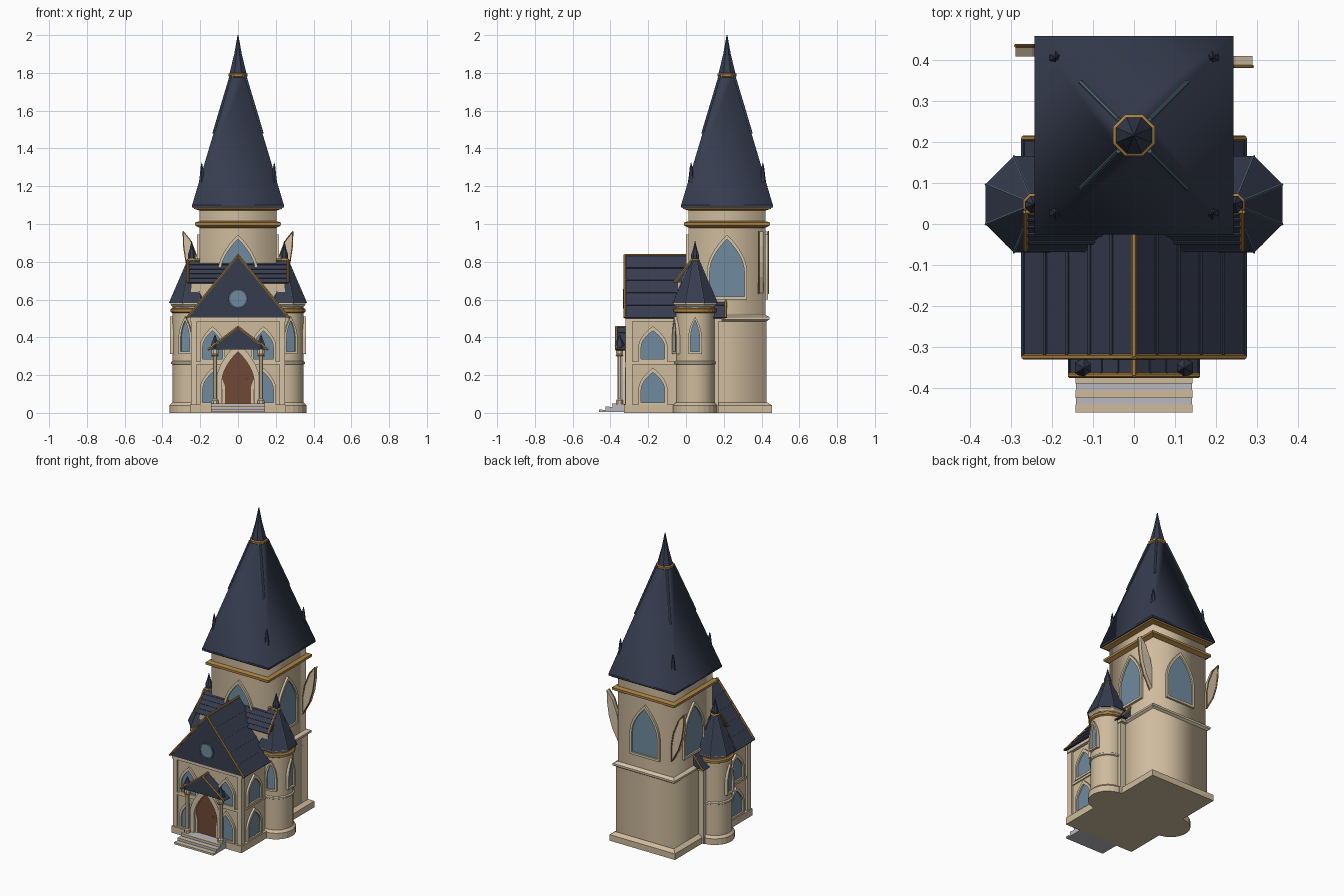
import bpy, bmesh
from math import sin, cos, pi, radians, sqrt
from mathutils import Vector

cube = bpy.data.objects.get("Cube")
if cube:
    bpy.data.objects.remove(cube, do_unlink=True)


def material(name, *rgb):
    m = bpy.data.materials.new(name)
    m.use_nodes = True
    m.diffuse_color = (*rgb, 1)
    m.node_tree.nodes["Principled BSDF"].inputs["Base Color"].default_value = (*rgb, 1)
    return m


STONE = material("sandstone", 0.62, 0.50, 0.34)
TRIM = material("pale stone trim", 0.66, 0.55, 0.39)
SLATE = material("navy slate", 0.037, 0.046, 0.078)
GOLD = material("gold", 0.40, 0.22, 0.055)
GLASS = material("blue glass", 0.16, 0.26, 0.35)
HIP = material("blue grey lead", 0.08, 0.13, 0.17)
WOOD = material("brown wood", 0.16, 0.065, 0.035)
GREY = material("grey step", 0.48, 0.48, 0.52)


def finish(name, bm, mat, smooth=False):
    bmesh.ops.recalc_face_normals(bm, faces=bm.faces)
    for f in bm.faces:
        f.smooth = smooth
    me = bpy.data.meshes.new(name)
    bm.to_mesh(me)
    bm.free()
    me.materials.append(mat)
    ob = bpy.data.objects.new(name, me)
    bpy.context.collection.objects.link(ob)
    return ob


def place(a, o, u, d, z):
    """Point at sideways u, outward d and height z on a wall facing angle a."""
    return Vector((o[0] - sin(a) * u + cos(a) * d, o[1] + cos(a) * u + sin(a) * d, z))


def loft(name, rings, mat, caps=True, closed=False, smooth=False):
    bm = bmesh.new()
    vs = [[bm.verts.new(p) for p in r] for r in rings]
    pairs = list(zip(vs, vs[1:])) + ([(vs[-1], vs[0])] if closed else [])
    for a, b in pairs:
        for i in range(len(a)):
            j = (i + 1) % len(a)
            bm.faces.new((a[i], a[j], b[j], b[i]))
    if caps and not closed:
        bm.faces.new(vs[0])
        bm.faces.new(vs[-1])
    return finish(name, bm, mat, smooth)


def box(name, x0, x1, y0, y1, z0, z1, mat):
    return loft(name, [[(x0, y0, z), (x1, y0, z), (x1, y1, z), (x0, y1, z)] for z in (z0, z1)], mat)


def prism(name, pts, a, o, d0, d1, mat):
    return loft(name, [[place(a, o, u, d, z) for u, z in pts] for d in (d0, d1)], mat)


def lathe(name, x, y, profile, n, mat, caps=True, smooth=False):
    """Profile radius is measured to the middle of each flat side."""
    k = 1 / cos(pi / n)
    return loft(name, [[(x + r * k * cos((2 * i + 1) * pi / n), y + r * k * sin((2 * i + 1) * pi / n), z)
                        for i in range(n)] for r, z in profile], mat, caps, False, smooth)


def rod(name, p, q, r, mat, n=6):
    p, q = Vector(p), Vector(q)
    rot = (q - p).to_track_quat("Z", "Y")
    ring = [rot @ Vector((r * cos(2 * pi * i / n), r * sin(2 * pi * i / n), 0)) for i in range(n)]
    return loft(name, [[c + v for v in ring] for c in (p, q)], mat)


def arch(w, z0, z1, n=8):
    s = z0 + (z1 - z0) * 0.42
    side = [(w * (1 - (i / n) ** 1.9), s + (z1 - s) * i / n) for i in range(n + 1)]
    return [(-w, z0), (w, z0)] + side + [(-u, z) for u, z in reversed(side[:-1])]


def window(name, a, o, w, z0, z1, rim=0.015, depth=0.014, fill=GLASS, u=0):
    o = place(a, o, u, 0, 0)
    outer, inner = arch(w + rim, z0 - rim, z1 + rim * 1.6), arch(w, z0, z1)
    layers = ((outer, -0.01), (outer, depth), (inner, depth), (inner, -0.01))
    loft(name + "_frame", [[place(a, o, p, d, z) for p, z in pts] for pts, d in layers], TRIM, closed=True)
    prism(name + "_pane", inner, a, o, -0.005, 0.004, fill)


def gable(name, a, o, w, z0, z1, d0, d1, ribs, sides=(-1, 1), back=True, rib=0.006):
    """Pitched roof with raised courses, gold ridge and gold rakes."""
    pts = [(s * w if s in sides else 0, z0) for s in (-1, 1)] + [(0, z1)]
    prism(name, pts, a, o, d0, d1, SLATE)
    rod(name + "_ridge", place(a, o, 0, d0, z1), place(a, o, 0, d1, z1), 0.007, GOLD)
    for s in sides:
        for d in (d0, d1) if back else (d1,):
            rod(name + "_rake", place(a, o, 0, d, z1), place(a, o, s * w, d, z0), 0.007, GOLD)
        for i in range(1, ribs + 1):
            t = i / ribs
            u, z = s * w * t, z1 + (z0 - z1) * t
            rod(name + "_course", place(a, o, u, d0, z), place(a, o, u, d1, z), rib, SLATE, 4)


FRONT, BACK, LEFT, RIGHT = -pi / 2, pi / 2, 0, pi

# Main tower
TY = 0.217
lathe("tower_plinth", 0, TY, [(0.238, 0), (0.238, 0.04), (0.215, 0.055)], 4, STONE)
lathe("tower_lower_wall", 0, TY, [(0.21, 0.04), (0.21, 0.5)], 4, STONE, False, True)
lathe("tower_band", 0, TY, [(0.21, 0.485), (0.225, 0.495), (0.225, 0.508), (0.202, 0.52)], 4, TRIM)
lathe("tower_upper_wall", 0, TY, [(0.203, 0.5), (0.203, 1.09)], 4, STONE, False, True)
lathe("tower_cornice", 0, TY, [(0.203, 0.98), (0.228, 0.993), (0.228, 1.008), (0.203, 1.015)], 4, GOLD)
lathe("tower_eave_trim", 0, TY, [(0.20, 1.07), (0.232, 1.08), (0.238, 1.095)], 4, GOLD)
lathe("tower_eave", 0, TY, [(0.235, 1.088), (0.243, 1.088), (0.243, 1.1), (0.235, 1.1)], 4, SLATE)
lathe("tower_roof", 0, TY, [(0.243, 1.1), (0.037, 1.79)], 4, SLATE, False, True)
lathe("spire_collar", 0, TY, [(0.04, 1.775), (0.051, 1.782), (0.051, 1.795), (0.04, 1.802)], 8, GOLD)
lathe("spire_tip", 0, TY, [(0.044, 1.8), (0.02, 1.9), (0.002, 2.0)], 8, SLATE)
for sx in (-1, 1):
    for sy in (-1, 1):
        rod("roof_hip", (sx * 0.13, TY + sy * 0.13, 1.48), (sx * 0.038, TY + sy * 0.038, 1.788), 0.006, HIP)
        lathe("roof_pinnacle", sx * 0.192, TY + sy * 0.19,
              [(0.012, 1.12), (0.022, 1.17), (0.012, 1.24), (0.006, 1.3), (0.001, 1.325)], 6, SLATE)
for a in (FRONT, BACK, LEFT, RIGHT):
    window("tower_window", a, place(a, (0, TY), 0, 0.203, 0), 0.092, 0.615, 0.92)

# Leaf shaped fins on the tower sides
LEAF = [(0.2, 0.63), (0.25, 0.72), (0.275, 0.8), (0.287, 0.88), (0.29, 0.96), (0.25, 0.91), (0.215, 0.82), (0.2, 0.74)]
for s, y0, gy in ((-1, 0.41, 0.436), (1, 0.388, 0.385)):
    pts = [(s * u, z) for u, z in LEAF]
    prism("tower_fin", pts, BACK, (0, y0 + 0.011), -0.011, 0.012, TRIM).scale.x = 1
    bpy.context.collection.objects[-1].data.transform(((-1, 0, 0, 0), (0, 1, 0, 0), (0, 0, 1, 0), (0, 0, 0, 1)))
    for p, q in zip(pts, pts[1:] + pts[:1]):
        rod("tower_fin_edge", (p[0], gy, p[1]), (q[0], gy, q[1]), 0.004, GOLD)

# Front hall
box("hall_wall", -0.235, 0.235, -0.31, 0.17, 0, 0.51, STONE)
box("hall_plinth", -0.255, 0.255, -0.328, 0.17, 0, 0.045, STONE)
box("hall_band", -0.243, 0.243, -0.318, 0.17, 0.255, 0.272, TRIM)
box("hall_cornice", -0.255, 0.255, -0.32, 0.19, 0.485, 0.51, TRIM)
gable("hall_roof", FRONT, (0, 0), 0.27, 0.505, 0.835, -0.21, 0.325, 5)
for s in (-1, 1):
    for y in (-0.3, 0.155):
        box("corner_pilaster", s * 0.235 - 0.014, s * 0.235 + 0.014, y - 0.02, y + 0.016, 0, 0.49, TRIM)
    side = LEFT if s > 0 else RIGHT
    for z0, z1 in ((0.055, 0.215), (0.285, 0.435)):
        window("hall_side_window", side, (s * 0.235, -0.175), 0.062, z0, z1)
        window("hall_front_window", FRONT, (0, -0.31), 0.052, z0, z1, u=s * 0.135)

# Round gable window
lathe_ring = [[place(FRONT, (0, -0.325), r * cos(i * pi / 8), d, 0.605 + r * sin(i * pi / 8)) for i in range(16)]
              for r, d in ((0.052, -0.005), (0.052, 0.008), (0.042, 0.008), (0.042, -0.005))]
loft("round_window_frame", lathe_ring, HIP, closed=True)
prism("round_window_pane", [(0.043 * cos(i * pi / 8), 0.605 + 0.043 * sin(i * pi / 8)) for i in range(16)],
      FRONT, (0, -0.325), -0.004, 0.004, GLASS)

# Cross wing behind the hall roof
box("wing_wall", -0.25, 0.25, -0.045, 0.03, 0.45, 0.7, STONE)
gable("wing_roof", LEFT, (0, 0.03), 0.092, 0.69, 0.81, -0.265, 0.265, 5, sides=(-1,))

# Porch with door, columns and steps
window("door", FRONT, (0, -0.315), 0.085, 0.045, 0.325, 0.03, 0.022, WOOD)
rod("door_handle", (0.045, -0.32, 0.18), (0.045, -0.328, 0.18), 0.006, GOLD)
gable("porch_roof", FRONT, (0, 0), 0.158, 0.335, 0.455, 0.285, 0.37, 4, back=False, rib=0.004)
for s in (-1, 1):
    x = s * 0.122
    lathe("porch_column", x, -0.352, [(0.018, 0.04), (0.018, 0.065), (0.011, 0.075), (0.011, 0.3), (0.018, 0.315), (0.018, 0.34)], 8, TRIM)
    lathe("porch_capital", x, -0.352, [(0.016, 0.298), (0.02, 0.305), (0.016, 0.312)], 8, GOLD)
    lathe("porch_pinnacle", x, -0.352, [(0.02, 0.335), (0.022, 0.36), (0.012, 0.385), (0.001, 0.415)], 6, SLATE)
for i, y in enumerate((-0.46, -0.425, -0.39)):
    z = 0.016 * (i + 1)
    box("step", -0.142, 0.142, y, -0.31, z - 0.016 if i else 0.004, z, GREY)
    box("step_nosing", -0.143, 0.143, y - 0.0005, y + 0.019, z - 0.007, z + 0.001, STONE)

# Round side turrets
for s in (-1, 1):
    x, y = s * 0.245, 0.048
    lathe("turret_plinth", x, y, [(0.117, 0), (0.117, 0.04), (0.103, 0.055)], 24, STONE)
    wall = lathe("turret_wall", x, y, [(0.102, 0.04), (0.102, 0.58)], 24, STONE, False, True)
    lathe("turret_band", x, y, [(0.1, 0.255), (0.109, 0.26), (0.109, 0.27), (0.1, 0.277)], 24, TRIM)
    lathe("turret_gold_band", x, y, [(0.1, 0.528), (0.113, 0.535), (0.113, 0.55), (0.1, 0.556)], 24, GOLD)
    lathe("turret_eave", x, y, [(0.1, 0.56), (0.113, 0.575), (0.113, 0.585)], 8, TRIM)
    cone = [(0.118, 0.582), (0.106, 0.61), (0.02, 0.81)]
    lathe("turret_roof", x, y, cone, 8, SLATE)
    k = 1 / cos(pi / 8)
    for i in range(8):
        c, d = k * cos((2 * i + 1) * pi / 8), k * sin((2 * i + 1) * pi / 8)
        for (r0, z0), (r1, z1) in zip(cone, cone[1:]):
            rod("turret_hip", (x + r0 * c, y + r0 * d, z0), (x + r1 * c, y + r1 * d, z1), 0.003, HIP, 4)
    lathe("turret_collar", x, y, [(0.018, 0.80), (0.026, 0.808), (0.018, 0.818)], 8, GOLD)
    lathe("turret_finial", x, y, [(0.02, 0.815), (0.021, 0.835), (0.01, 0.87), (0.001, 0.91)], 8, SLATE)
    for angle in (0, -72):
        a = radians(angle) if s > 0 else pi - radians(angle)
        window("turret_window", a, place(a, (x, y), 0, 0.1, 0), 0.024, 0.325, 0.49, 0.012, 0.016)
